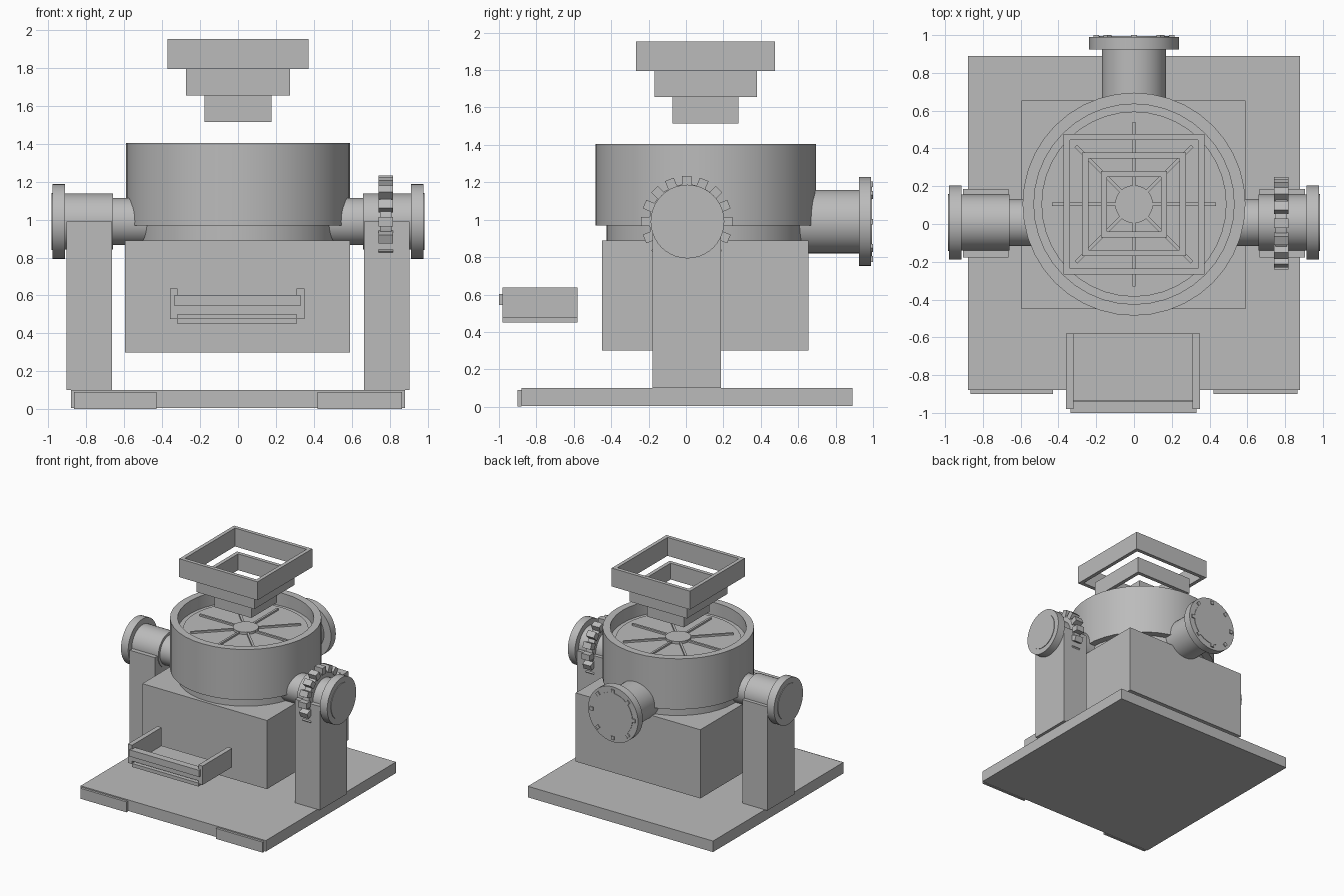
import bpy, bmesh, math
from mathutils import Matrix, Vector

if "Cube" in bpy.data.objects:
    bpy.data.objects.remove(bpy.data.objects["Cube"], do_unlink=True)

grey = bpy.data.materials.new("plain grey")
grey.use_nodes = True
grey.diffuse_color = (0.5, 0.5, 0.5, 1)
grey.node_tree.nodes["Principled BSDF"].inputs["Base Color"].default_value = (0.5, 0.5, 0.5, 1)

CY = 0.105   # bowl centre in y
AZ = 0.99    # axle height


def finish(name, bm, smooth=False):
    bmesh.ops.recalc_face_normals(bm, faces=bm.faces)
    mesh = bpy.data.meshes.new(name)
    bm.to_mesh(mesh)
    bm.free()
    obj = bpy.data.objects.new(name, mesh)
    bpy.context.collection.objects.link(obj)
    mesh.materials.append(grey)
    if smooth:
        bpy.ops.object.select_all(action="DESELECT")
        obj.select_set(True)
        bpy.context.view_layer.objects.active = obj
        bpy.ops.object.shade_smooth_by_angle(angle=math.radians(35))
    return obj


def add_box(bm, x, y, z, matrix=Matrix()):
    lo, hi = Vector((x[0], y[0], z[0])), Vector((x[1], y[1], z[1]))
    size = Matrix.Diagonal((*(hi - lo), 1))
    bmesh.ops.create_cube(bm, size=1, matrix=matrix @ Matrix.Translation((lo + hi) / 2) @ size)


def box(name, x, y, z):
    bm = bmesh.new()
    add_box(bm, x, y, z)
    return finish(name, bm)


def lathe(name, profile, matrix, steps=40):
    """Spin (radius, height) points about local z."""
    bm = bmesh.new()
    verts = [bm.verts.new((r, 0, h)) for r, h in profile]
    edges = [bm.edges.new(pair) for pair in zip(verts, verts[1:])]
    bmesh.ops.spin(bm, geom=verts + edges, axis=(0, 0, 1), cent=(0, 0, 0),
                   angle=math.tau, steps=steps, use_duplicate=False)
    bmesh.ops.remove_doubles(bm, verts=bm.verts, dist=1e-4)
    bm.transform(matrix)
    return finish(name, bm, True)


# Base plate with two front edge strips
box("base_plate", (-0.88, 0.88), (-0.88, 0.89), (0.005, 0.1))
for name, x in (("right_edge_strip", (-0.865, -0.43)), ("left_edge_strip", (0.42, 0.865))):
    box(name, x, (-0.9, -0.88), (0, 0.09))

# Main body block and bowl
box("body_block", (-0.595, 0.59), (-0.45, 0.655), (0.3, 0.89))
bowl_place = Matrix.Translation((0, CY, 0))
lathe("bowl", [(0, 0.885), (0.53, 0.885), (0.53, 0.97), (0.59, 0.97), (0.59, 1.405),
               (0.53, 1.405), (0.53, 1.295), (0, 1.295)], bowl_place)
lathe("bowl_disc", [(0, 1.29), (0.49, 1.29), (0.49, 1.305), (0, 1.305)], bowl_place)
lathe("disc_hub", [(0, 1.3), (0.1, 1.3), (0.1, 1.325), (0, 1.325)], bowl_place)
bm = bmesh.new()
for i in range(8):
    add_box(bm, (0.09, 0.435), (-0.009, 0.009), (1.3, 1.32),
            bowl_place @ Matrix.Rotation(i * math.tau / 8, 4, "Z"))
finish("disc_spokes", bm)

# Three floating square hopper frames, each open through the middle
for name, half, z in (("hopper_top", 0.372, (1.795, 1.953)),
                      ("hopper_middle", 0.274, (1.655, 1.795)),
                      ("hopper_bottom", 0.176, (1.515, 1.655))):
    inner = half - 0.032
    bm = bmesh.new()
    for s in (-1, 1):
        add_box(bm, sorted((s * inner, s * half)), (CY - half, CY + half), z)
        add_box(bm, (-inner, inner), sorted((CY + s * inner, CY + s * half)), z)
    finish(name, bm)

# Open tray at the front
for name, x in (("tray_right_side", (-0.36, -0.32)), ("tray_left_side", (0.31, 0.35))):
    box(name, x, (-0.98, -0.58), (0.475, 0.637))
box("tray_floor", (-0.32, 0.31), (-0.98, -0.58), (0.45, 0.48))
box("tray_front", (-0.32, 0.31), (-0.98, -0.935), (0.5, 0.55))
box("tray_handle", (-0.335, 0.33), (-1, -0.94), (0.545, 0.602))

# Posts and axles on both sides
for side, s in (("right", -1), ("left", 1)):
    box(side + "_post", sorted((s * 0.665, s * 0.905)), (-0.178, 0.186), (0.1, AZ))
    turn = Matrix.Translation((0, 0.008, AZ)) @ Matrix.Rotation(s * math.pi / 2, 4, "Y")
    lathe(side + "_axle", [(0, 0.45), (0.125, 0.45), (0.125, 0.66), (0.148, 0.66),
                           (0.148, 0.912), (0.197, 0.912), (0.197, 0.98), (0, 0.98)], turn)
    lathe(side + "_axle_cap", [(0, 0.975), (0.15, 0.975), (0.15, 0.985), (0, 0.985)], turn)

# Toothed wheel on the left axle
gear = Matrix.Translation((0.78, 0.004, AZ)) @ Matrix.Rotation(math.pi / 2, 4, "Y")
lathe("gear_wheel", [(0, -0.03), (0.2, -0.03), (0.2, 0.03), (0, 0.03)], gear)
bm = bmesh.new()
for i in range(16):
    add_box(bm, (0.185, 0.244), (-0.025, 0.025), (-0.038, 0.038),
            gear @ Matrix.Rotation(i * math.tau / 16, 4, "Z"))
finish("gear_teeth", bm)

# Rear pipe with bolted flange
rear = Matrix.Translation((0, 0, AZ)) @ Matrix.Rotation(-math.pi / 2, 4, "X")
lathe("rear_pipe", [(0, 0.55), (0.17, 0.55), (0.17, 0.925), (0.237, 0.925),
                    (0.237, 0.99), (0, 0.99)], rear)
lathe("flange_plate", [(0, 0.985), (0.185, 0.985), (0.185, 0.994), (0, 0.994)], rear)
bm = bmesh.new()
for i in range(8):
    add_box(bm, (0.185, 0.215), (-0.015, 0.015), (0.98, 1.0),
            rear @ Matrix.Rotation(i * math.tau / 8, 4, "Z"))
finish("flange_bolts", bm)
